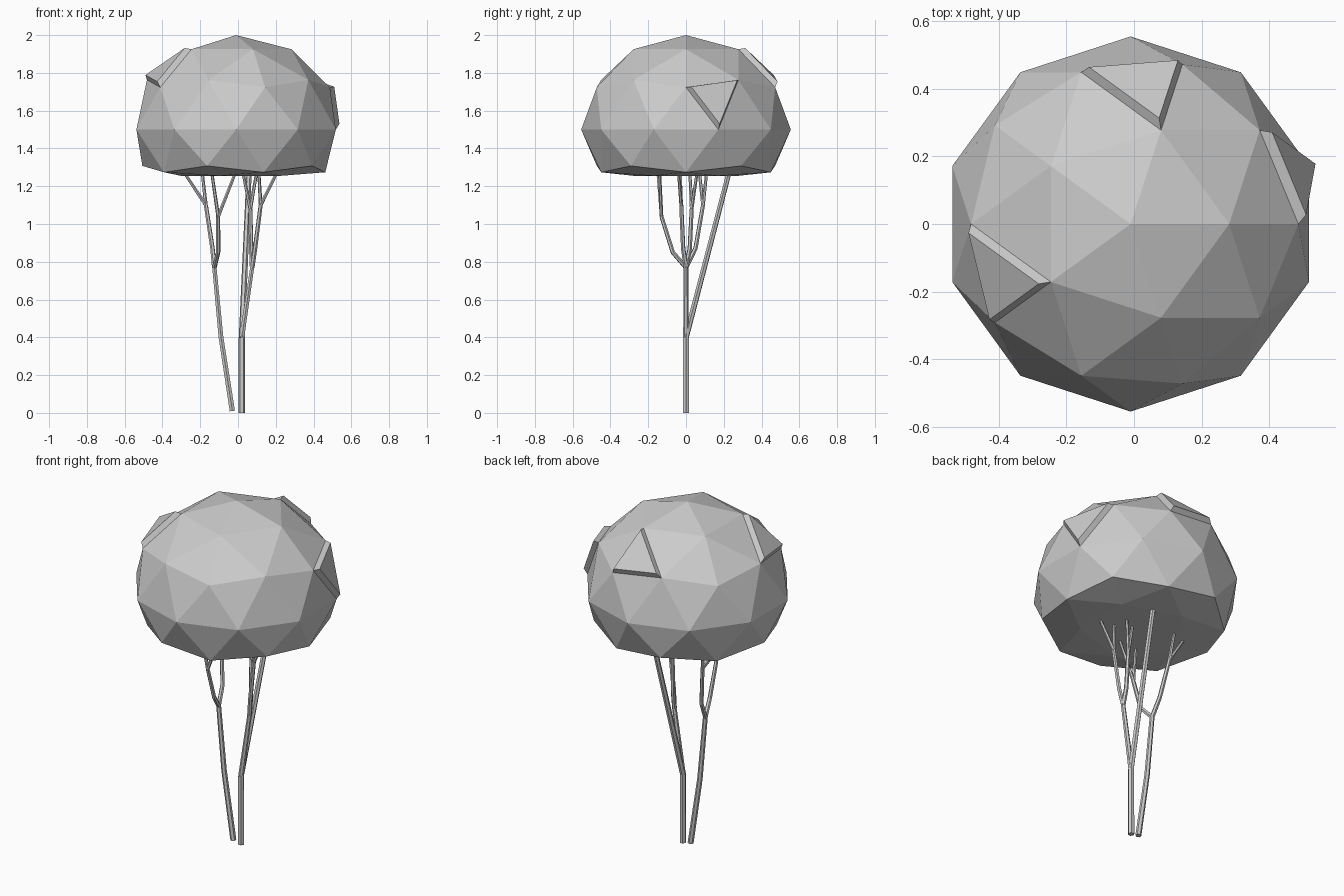
import bpy, bmesh
from math import atan2, degrees
from mathutils import Vector

cube = bpy.data.objects.get("Cube")
if cube:
    bpy.data.objects.remove(cube, do_unlink=True)

# One plain grey for the whole tree
grey = bpy.data.materials.new("light_grey")
grey.use_nodes = True
colour = (0.6, 0.6, 0.6, 1)
grey.diffuse_color = colour
grey.node_tree.nodes["Principled BSDF"].inputs["Base Color"].default_value = colour


def add_object(name, mesh):
    mesh.materials.clear()
    mesh.materials.append(grey)
    obj = bpy.data.objects.new(name, mesh)
    bpy.context.collection.objects.link(obj)
    return obj


# Canopy: faceted ball with a shallow, flattened underside
bm = bmesh.new()
bmesh.ops.create_icosphere(bm, subdivisions=2, radius=1)
for v in bm.verts:
    z = v.co.z
    if z < -0.7:
        height = 1.255
    else:
        height = 1.5 + z * (0.5 if z > 0 else 0.43)
    v.co = Vector((v.co.x * 0.555 - 0.01, v.co.y * 0.555, height))
bm.normal_update()


# Raised leaf plates: the facet nearest a point is pushed out and shrunk
def raise_facet(point, out=0.03, shrink=0.88):
    face = min(bm.faces, key=lambda f: (f.calc_center_median() - Vector(point)).length)
    normal, centre = face.normal.copy(), face.calc_center_median()
    plate = bmesh.ops.extrude_discrete_faces(bm, faces=[face])["faces"][0]
    for v in plate.verts:
        v.co = centre + (v.co - centre) * shrink + normal * out


for point in ((0.46, 0.15, 1.66), (0.02, 0.40, 1.80), (-0.38, -0.15, 1.80)):
    raise_facet(point)

canopy_mesh = bpy.data.meshes.new("canopy")
bm.to_mesh(canopy_mesh)
bm.free()
add_object("canopy", canopy_mesh)


# Stems: six-sided tapering tubes along a path
def stem(name, points, start, end):
    curve = bpy.data.curves.new(name, "CURVE")
    curve.dimensions = "3D"
    curve.bevel_depth = 1
    curve.bevel_resolution = 1
    curve.use_fill_caps = True
    spline = curve.splines.new("POLY")
    spline.use_smooth = False
    spline.points.add(len(points) - 1)
    for i, (p, co) in enumerate(zip(spline.points, points)):
        p.co = (*co, 1)
        p.radius = start + (end - start) * i / (len(points) - 1)
    helper = bpy.data.objects.new(name + "_path", curve)
    bpy.context.collection.objects.link(helper)
    bpy.context.view_layer.update()
    graph = bpy.context.evaluated_depsgraph_get()
    mesh = bpy.data.meshes.new_from_object(helper.evaluated_get(graph))
    bpy.data.objects.remove(helper, do_unlink=True)
    for poly in mesh.polygons:
        poly.use_smooth = False
    add_object(name, mesh)


# Two trunks
right_fork = (-0.125, 0, 0.77)
left_fork = (0.02, 0, 0.40)
left_crotch = (0.075, 0, 0.77)
stem("right_trunk", [(-0.03, 0, 0.01), (-0.09, 0, 0.40), right_fork], 0.016, 0.013)
stem("left_trunk", [(0.02, 0, 0), left_fork], 0.018, 0.017)
stem("left_upper_trunk", [left_fork, left_crotch], 0.015, 0.012)
stem("long_back_branch", [left_fork, (0.06, 0.235, 1.30)], 0.016, 0.014)

# Branches, each ending in a pair of twigs inside the canopy
branches = {
    "right_back": (right_fork, (-0.135, 0.05, 0.87), (-0.17, 0.09, 1.10),
                   [(-0.29, 0.07, 1.28), (-0.19, 0.11, 1.28)]),
    "right_front": (right_fork, (-0.105, -0.07, 0.85), (-0.105, -0.13, 1.04),
                    [(-0.14, -0.15, 1.28), (-0.01, -0.14, 1.28)]),
    "left_front": (left_crotch, (0.09, -0.015, 0.87), (0.12, -0.025, 1.10),
                   [(0.21, -0.04, 1.28), (0.11, -0.03, 1.28)]),
    "left_back": (left_crotch, (0.07, 0.02, 0.87), (0.065, 0.03, 1.08),
                  [(0.025, 0.02, 1.28), (0.10, 0.06, 1.28)]),
}
for name, (base, elbow, tip, twigs) in branches.items():
    stem(name + "_branch", [base, elbow, tip], 0.013, 0.011)
    for i, twig in enumerate(twigs):
        stem(f"{name}_twig_{i + 1}", [tip, twig], 0.01, 0.008)
